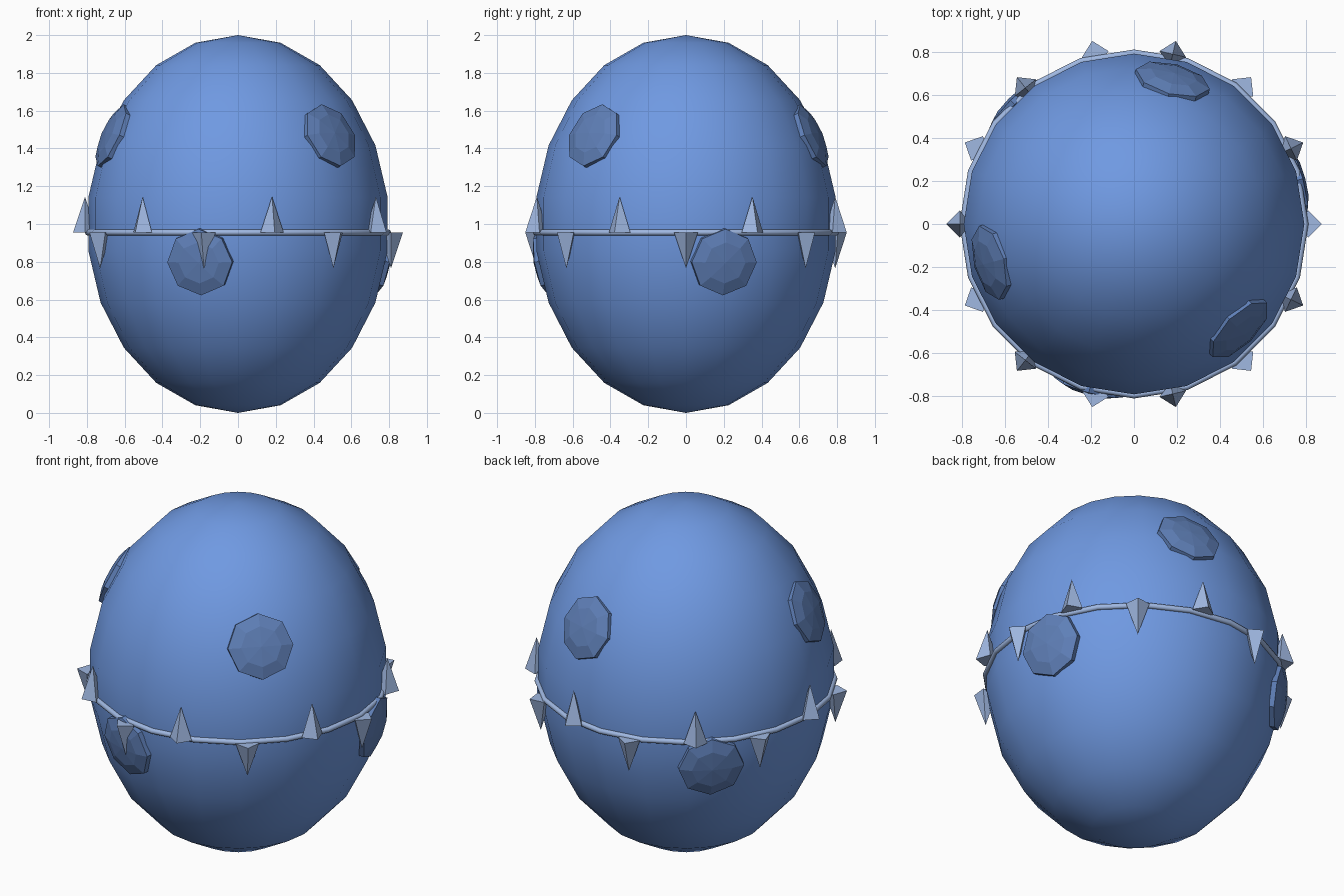
import bpy
import math
from mathutils import Matrix, Vector

cube = bpy.data.objects.get("Cube")
if cube:
    bpy.data.objects.remove(cube, do_unlink=True)


def make_material(name, rgb):
    mat = bpy.data.materials.new(name)
    mat.use_nodes = True
    color = (*rgb, 1.0)
    mat.diffuse_color = color
    mat.node_tree.nodes["Principled BSDF"].inputs["Base Color"].default_value = color
    return mat


def finish(name, mat, smooth=False):
    obj = bpy.context.object
    obj.name = name
    obj.data.materials.append(mat)
    if smooth:
        bpy.ops.object.shade_smooth()
    return obj


shell_blue = make_material("shell_blue", (0.16, 0.32, 0.76))
spot_blue = make_material("spot_blue", (0.115, 0.215, 0.48))
pale_blue = make_material("pale_blue", (0.35, 0.48, 0.76))

WIDTH = 0.8      # shell half width
BAND_Z = 0.955   # height of the band

# Egg-shaped shell
bpy.ops.mesh.primitive_uv_sphere_add(segments=20, ring_count=11, radius=1, location=(0, 0, 1))
shell = finish("shell", shell_blue, smooth=True)
shell.scale = (WIDTH, WIDTH, 1)

# Thin band around the middle
bpy.ops.mesh.primitive_torus_add(major_segments=20, minor_segments=8, major_radius=0.795,
                                 minor_radius=0.016, location=(0, 0, BAND_Z))
finish("band", pale_blue, smooth=True)

# Four-sided spikes on the band, alternately pointing down and up
SPIKES = 14
DEPTH = 0.19
for i in range(SPIKES):
    angle = i * math.tau / SPIKES
    way = 1 if i % 2 else -1
    bpy.ops.mesh.primitive_cone_add(vertices=4, radius1=0.063, radius2=0, depth=DEPTH)
    spike = finish(f"spike_{i + 1}", pale_blue)
    tilt = Matrix.Rotation(0 if way > 0 else math.pi, 4, "Y")
    spin = Matrix.Rotation(angle, 4, "Z")
    place = Matrix.Translation((0.81, 0, BAND_Z + way * DEPTH / 2))
    spike.matrix_world = spin @ place @ tilt


# Flattened eight-sided spots lying on the shell
def add_spot(name, degrees, radius, z):
    angle = math.radians(degrees)
    center = Vector((radius * math.cos(angle), radius * math.sin(angle), z))
    normal = Vector((center.x / WIDTH ** 2, center.y / WIDTH ** 2, z - 1))
    bpy.ops.mesh.primitive_uv_sphere_add(segments=8, ring_count=5, radius=1)
    spot = finish(name, spot_blue)
    turn = normal.to_track_quat("Z", "Y").to_matrix().to_4x4()
    size = Matrix.Diagonal((0.187, 0.187, 0.045, 1))
    spot.matrix_world = Matrix.Translation(center) @ turn @ size


for i in range(3):
    add_spot(f"upper_spot_{i + 1}", -45 + 120 * i, 0.685, 1.465)
    add_spot(f"lower_spot_{i + 1}", 15 + 120 * i, 0.77, 0.8)
